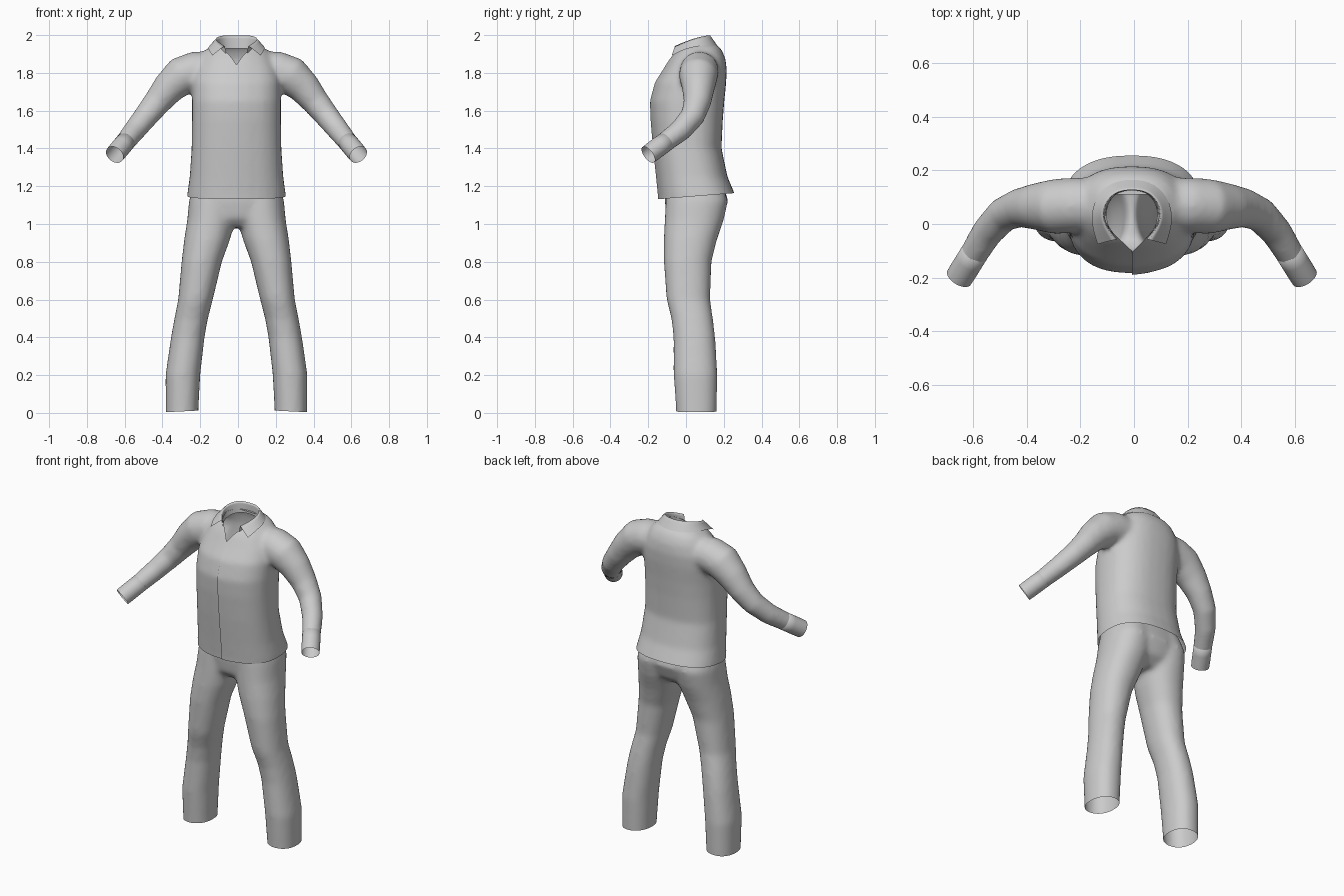
import bpy, bmesh, math
from mathutils import Vector

cube = bpy.data.objects.get("Cube")
if cube:
    bpy.data.objects.remove(cube, do_unlink=True)

SHIFT = -0.008          # the clothes hang slightly to one side
SIDES = 32

cloth = bpy.data.materials.new("grey_cloth")
cloth.use_nodes = True
cloth.diffuse_color = (0.6, 0.6, 0.6, 1)
cloth.node_tree.nodes["Principled BSDF"].inputs["Base Color"].default_value = (0.6, 0.6, 0.6, 1)


def make_object(name, bm):
    mesh = bpy.data.meshes.new(name)
    bm.to_mesh(mesh)
    bm.free()
    obj = bpy.data.objects.new(name, mesh)
    obj.location.x = SHIFT
    bpy.context.collection.objects.link(obj)
    mesh.materials.append(cloth)
    mesh.polygons.foreach_set("use_smooth", [True] * len(mesh.polygons))
    return obj


def skin(bm, rings, caps=True):
    """Join rings of points into a tube."""
    loops = [[bm.verts.new(p) for p in ring] for ring in rings]
    for a, b in zip(loops, loops[1:]):
        for i in range(len(a)):
            j = (i + 1) % len(a)
            bm.faces.new((a[i], a[j], b[j], b[i]))
    if caps:
        bm.faces.new(loops[0])
        bm.faces.new(loops[-1])


def level_ring(z, cx, rx, front, back, power=2.4):
    """Horizontal rounded ring, given its front and back limits in y."""
    pts = []
    for i in range(SIDES):
        a = math.tau * i / SIDES
        c, s = math.cos(a), math.sin(a)
        c = math.copysign(abs(c) ** (2 / power), c)
        s = math.copysign(abs(s) ** (2 / power), s)
        pts.append((cx + rx * c, (front + back) / 2 + (back - front) / 2 * s, z))
    return pts


def path_rings(path):
    """Round rings square to a path of (x, y, z, radius)."""
    pts = [Vector(p[:3]) for p in path]
    rings = []
    for i, p in enumerate(pts):
        d = (pts[min(i + 1, len(pts) - 1)] - pts[max(i - 1, 0)]).normalized()
        u = d.cross(Vector((0, 1, 0))).normalized()
        v = d.cross(u)
        rings.append([p + path[i][3] * (u * math.cos(math.tau * k / SIDES) + v * math.sin(math.tau * k / SIDES))
                      for k in range(SIDES)])
    return rings


def fuse(bm, rounds):
    """Merge overlapping closed tubes into one soft skin."""
    bmesh.ops.recalc_face_normals(bm, faces=bm.faces)
    obj = make_object("fuse_helper", bm)
    remesh = obj.modifiers.new("fuse", 'REMESH')
    remesh.mode = 'VOXEL'
    remesh.voxel_size = 0.013
    smooth = obj.modifiers.new("soften", 'SMOOTH')
    smooth.factor = 0.5
    smooth.iterations = rounds
    done = obj.evaluated_get(bpy.context.evaluated_depsgraph_get())
    out = bmesh.new()
    out.from_mesh(done.to_mesh())
    done.to_mesh_clear()
    bpy.data.objects.remove(obj, do_unlink=True)
    return out


def cut(bm, point, normal, clear=True, where=lambda c: True):
    """Slice the chosen faces, optionally removing the side the normal points to."""
    faces = [f for f in bm.faces if where(f.calc_center_median())]
    geom = set(faces)
    for f in faces:
        geom.update(f.edges)
        geom.update(f.verts)
    return bmesh.ops.bisect_plane(bm, geom=list(geom), dist=1e-5, plane_co=point,
                                  plane_no=normal, clear_outer=clear)["geom_cut"]


# Jacket body: z, half width, front, back
BODY = [(1.06, .262, -.137, .285), (1.15, .262, -.142, .262), (1.25, .248, -.152, .22),
        (1.4, .238, -.168, .188), (1.55, .236, -.181, .195), (1.65, .236, -.184, .203),
        (1.75, .235, -.158, .213), (1.82, .22, -.113, .216), (1.88, .19, -.078, .208),
        (1.92, .165, -.045, .19), (1.95, .12, -.01, .165)]
# Sleeve: x, y, z, radius
SLEEVE = [(.12, .075, 1.815, .095), (.22, .07, 1.81, .1), (.29, .065, 1.785, .1), (.36, .065, 1.72, .084),
          (.42, .06, 1.645, .07), (.48, .035, 1.57, .062), (.54, -.03, 1.495, .056),
          (.592, -.115, 1.43, .05), (.645, -.2, 1.367, .05)]

bm = bmesh.new()
skin(bm, [level_ring(z, 0, rx, f, b) for z, rx, f, b in BODY])
for s in (-1, 1):
    skin(bm, path_rings([(s * x, y, z, r + .003) for x, y, z, r in SLEEVE]))
bm = fuse(bm, 10)

# Open hem and sleeve ends
cut(bm, (0, 0, 1.143), (0, .08, -1))
wrist, end = Vector(SLEEVE[-2][:3]), Vector(SLEEVE[-1][:3])
axis = (end - wrist).normalized()
for s in (-1, 1):
    flip = Vector((s, 1, 1))
    cut(bm, (wrist.lerp(end, .4)) * flip, axis * flip, where=lambda c: c.x * s > .5)

# Open V neck: slice along the neckline, then remove what lies inside
HALF_NECK = [(0, -.1), (.085, -.02), (.1, .05), (.07, .11)]
neck = [Vector((x, y, 0)) for x, y in HALF_NECK] + [Vector((-x, y, 0)) for x, y in HALF_NECK[:0:-1]]
walls = []
for a, b in zip(neck, neck[1:] + neck[:1]):
    d = b - a
    walls.append((a, Vector((d.y, -d.x, 0)).normalized()))
for a, n in walls:
    cut(bm, a, n, False, lambda c: c.z > 1.72 and abs(c.x) < .2)
inside = [f for f in bm.faces if f.calc_center_median().z > 1.72 and
          all((f.calc_center_median() - a).dot(n) < 0 for a, n in walls)]
bmesh.ops.delete(bm, geom=inside, context='FACES')

# Front closure: split down the middle and lap one side over the other
seam = cut(bm, (0, 0, 0), (1, 0, 0), False, lambda c: c.y < -.05 and abs(c.x) < .1)
bmesh.ops.split_edges(bm, edges=[e for e in seam if isinstance(e, bmesh.types.BMEdge)])
lap = {v for f in bm.faces if f.calc_center_median().x > 0 for v in f.verts}
for v in lap:
    if v.co.y < -.05 and v.co.x < .1:
        v.co.y -= .007 * (1 - v.co.x / .1)
make_object("jacket", bm)

# Cuffs: short open bands around the sleeve ends
for s, side in ((-1, "right"), (1, "left")):
    bm = bmesh.new()
    band = [(-.15, .046), (-.12, .052), (.3, .052), (.7, .052), (1, .051)]
    skin(bm, path_rings([(*(wrist.lerp(end, t) * Vector((s, 1, 1))), r) for t, r in band]), False)
    bmesh.ops.recalc_face_normals(bm, faces=bm.faces)
    make_object(side + "_cuff", bm)

# Collar: inner stand, folded top edge, outer leaf with pointed tips
STAND = [(0, .13, 1.93), (.07, .115, 1.93), (.1, .05, 1.92), (.092, -.01, 1.9), (.05, -.055, 1.87)]
FOLD = [(0, .13, 2.0), (.07, .12, 2.003), (.112, .06, 1.99), (.105, .0, 1.97), (.062, -.058, 1.945)]
LEAF = [(0, .17, 1.945), (.09, .155, 1.945), (.147, .08, 1.945), (.153, 0, 1.93), (.128, -.075, 1.892)]
bm = bmesh.new()
rows = []
for row in (STAND, FOLD, LEAF):
    pts = [(-x, y, z) for x, y, z in row[:0:-1]] + row
    rows.append([bm.verts.new(p) for p in pts])
for a, b in zip(rows, rows[1:]):
    for i in range(len(a) - 1):
        bm.faces.new((a[i], a[i + 1], b[i + 1], b[i]))
crease = bm.edges.layers.float.new("crease_edge")
for a, b in zip(rows[1], rows[1][1:]):
    bm.edges.get((a, b))[crease] = .8
bmesh.ops.recalc_face_normals(bm, faces=bm.faces)
collar = make_object("collar", bm)
sub = collar.modifiers.new("round", 'SUBSURF')
sub.levels = sub.render_levels = 2
sub.boundary_smooth = 'PRESERVE_CORNERS'

# Trousers: z, centre x, half width, front, back for one leg
LEG = [(-.06, .288, .084, -.05, .16), (.02, .288, .085, -.053, .163), (.2, .284, .09, -.066, .167),
       (.4, .258, .087, -.066, .155), (.5, .24, .087, -.078, .143), (.6, .217, .09, -.103, .128),
       (.8, .184, .105, -.118, .135), (.92, .155, .12, -.118, .165), (1.02, .134, .125, -.113, .2),
       (1.12, .125, .125, -.108, .222), (1.22, .11, .115, -.1, .19)]
HIPS = [(.985, .09, -.06, .13), (1.03, .19, -.1, .19), (1.12, .246, -.113, .224),
        (1.2, .23, -.11, .2), (1.32, .215, -.1, .16)]
bm = bmesh.new()
for s in (-1, 1):
    skin(bm, [level_ring(z, s * cx, rx + .002, f, b, 2.2) for z, cx, rx, f, b in LEG])
skin(bm, [level_ring(z, 0, rx, f, b) for z, rx, f, b in HIPS])
bm = fuse(bm, 14)
cut(bm, (0, 0, 1.28), (0, 0, 1))
for s in (-1, 1):
    cut(bm, (s * .288, 0, .008), (-s * .05, 0, -1), where=lambda c: c.x * s > 0)
make_object("trousers", bm)
